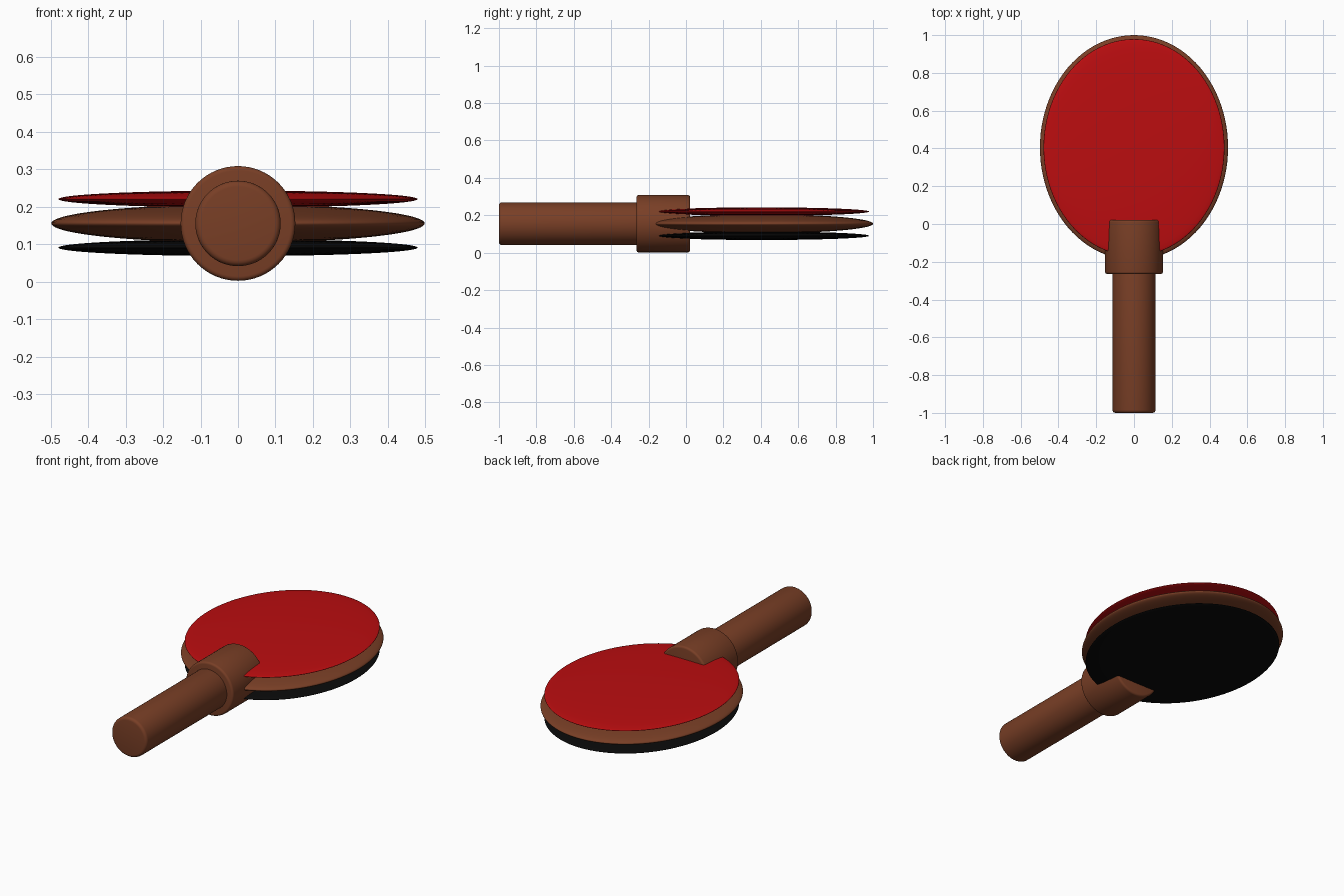
import bpy, math

if "Cube" in bpy.data.objects:
    bpy.data.objects.remove(bpy.data.objects["Cube"])

CZ = 0.155  # height of the paddle's middle plane


def material(name, rgb):
    m = bpy.data.materials.new(name)
    m.diffuse_color = (*rgb, 1)
    m.use_nodes = True
    m.node_tree.nodes["Principled BSDF"].inputs["Base Color"].default_value = m.diffuse_color
    return m


wood = material("brown wood", (0.19, 0.049, 0.019))
red = material("red rubber", (0.50, 0.004, 0.005))
black = material("black rubber", (0.003, 0.003, 0.003))


def finish(name, mat):
    ob = bpy.context.object
    ob.name = name
    ob.data.materials.append(mat)
    bpy.ops.object.transform_apply(location=False, rotation=True, scale=True)
    return ob


def lens(name, mat, z, rx, ry, rz):
    # flattened ellipsoid lying in the paddle plane
    bpy.ops.mesh.primitive_uv_sphere_add(segments=96, ring_count=48, radius=1,
                                         location=(0, 0.405, z))
    bpy.context.object.scale = (rx, ry, rz)
    finish(name, mat)
    bpy.ops.object.shade_smooth()


def rod(name, mat, y0, y1, r, bevel):
    # round bar along y with softened rims
    bpy.ops.mesh.primitive_cylinder_add(vertices=64, radius=r, depth=y1 - y0,
                                        location=(0, (y0 + y1) / 2, CZ),
                                        rotation=(math.pi / 2, 0, 0))
    ob = finish(name, mat)
    mod = ob.modifiers.new("rim", 'BEVEL')
    mod.width = bevel
    mod.segments = 4
    mod.limit_method = 'ANGLE'
    bpy.ops.object.modifier_apply(modifier=mod.name)
    bpy.ops.object.shade_smooth_by_angle(angle=math.radians(35))


# blade and its two rubber faces
lens("blade", wood, CZ, 0.498, 0.595, 0.051)
lens("front_rubber", red, 0.22, 0.479, 0.574, 0.0225)
lens("back_rubber", black, 0.0905, 0.479, 0.574, 0.0225)

# grip and the collar joining it to the blade
rod("handle", wood, -1.0, -0.2, 0.114, 0.016)
rod("collar", wood, -0.265, 0.022, 0.153, 0.012)
